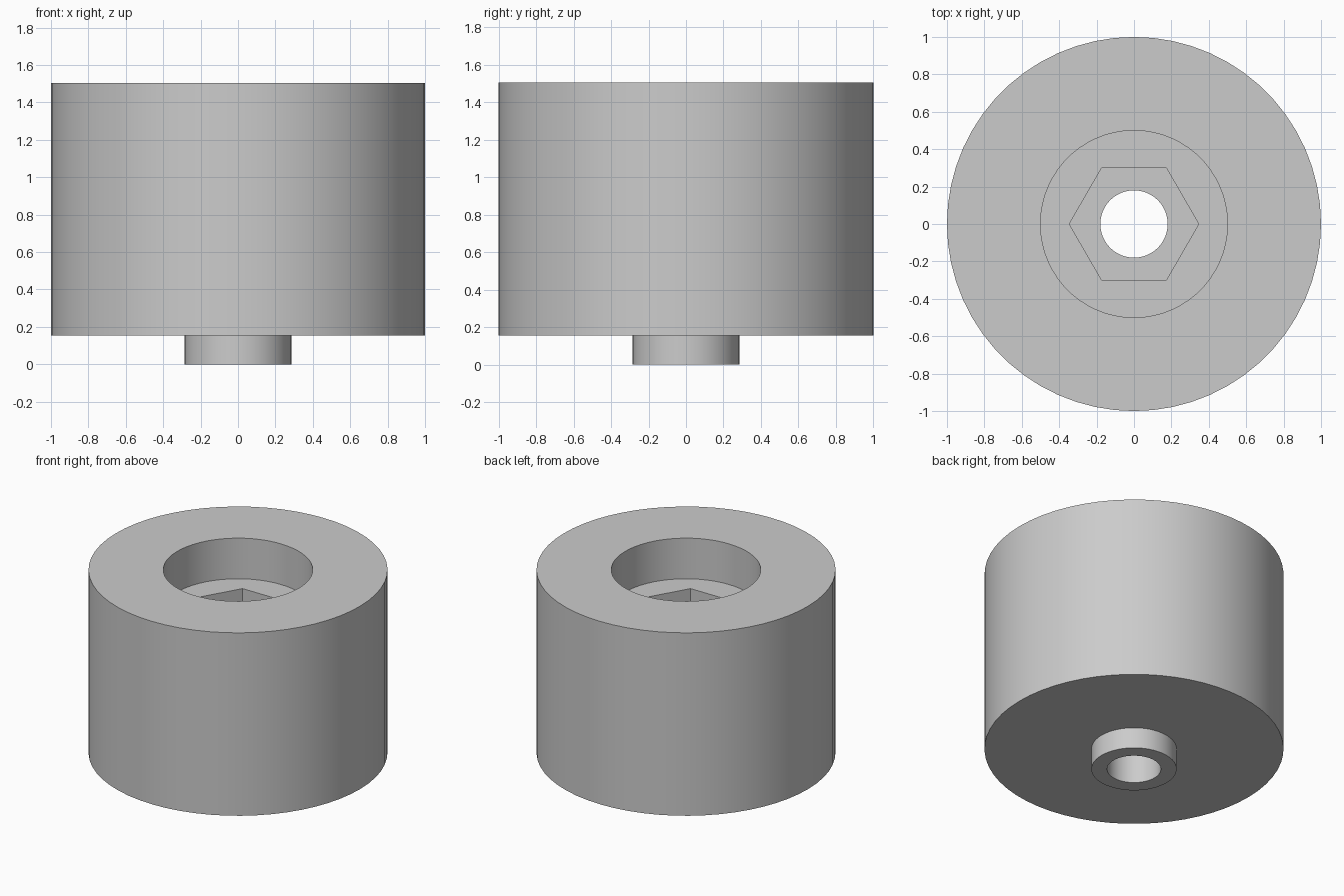
import bpy, bmesh, math

cube = bpy.data.objects.get("Cube")
if cube:
    bpy.data.objects.remove(cube, do_unlink=True)

SIDES = 60  # divisible by six, so hexagon corners land on ring points

grey = bpy.data.materials.new("light_grey")
grey.use_nodes = True
colour = (0.6, 0.6, 0.6, 1)
grey.diffuse_color = colour
grey.node_tree.nodes["Principled BSDF"].inputs["Base Color"].default_value = colour


def ring(bm, radius, z, hexagon=False):
    """Closed ring of points, round or hexagonal (corners on the x axis)."""
    points = []
    for i in range(SIDES):
        a = math.tau * i / SIDES
        r = radius
        if hexagon:
            sixth = math.pi / 3
            r *= math.cos(sixth / 2) / math.cos(a % sixth - sixth / 2)
        points.append(bm.verts.new((r * math.cos(a), r * math.sin(a), z)))
    return points


def loft(name, sections):
    """Join the sections in a closed loop into one solid."""
    bm = bmesh.new()
    rings = [ring(bm, *s) for s in sections]
    for a, b in zip(rings, rings[1:] + rings[:1]):
        for i in range(SIDES):
            j = (i + 1) % SIDES
            bm.faces.new((a[i], a[j], b[j], b[i]))
    bmesh.ops.recalc_face_normals(bm, faces=bm.faces)
    mesh = bpy.data.meshes.new(name)
    bm.to_mesh(mesh)
    bm.free()
    mesh.materials.append(grey)
    obj = bpy.data.objects.new(name, mesh)
    bpy.context.collection.objects.link(obj)
    bpy.ops.object.select_all(action="DESELECT")
    obj.select_set(True)
    bpy.context.view_layer.objects.active = obj
    bpy.ops.object.shade_smooth_by_angle(angle=math.radians(30))
    return obj


BASE, TOP = 0.155, 1.505
SHELF, POCKET = 1.205, 0.905

loft("spacer_body", [
    (0.18, 0), (0.285, 0),                           # boss underside
    (0.285, BASE), (1, BASE),                        # body underside
    (1, TOP), (0.5, TOP),                            # outer wall and top
    (0.5, SHELF), (0.346, SHELF, True),              # round recess
    (0.346, POCKET, True), (0.18, POCKET),           # hexagonal nut pocket
])
